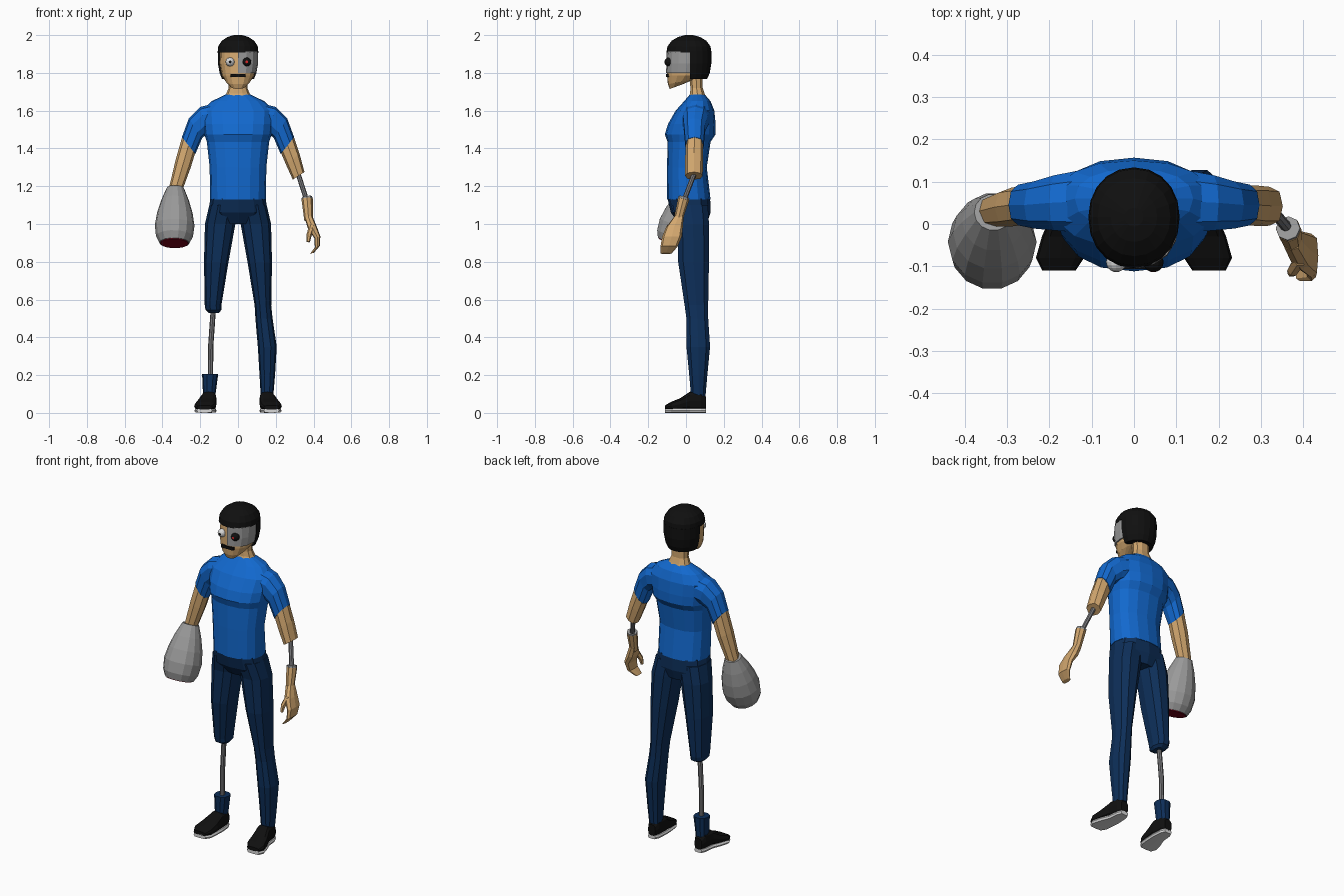
import bpy, bmesh, math
from mathutils import Vector as V

if "Cube" in bpy.data.objects:
    bpy.data.objects.remove(bpy.data.objects["Cube"])


def mat(name, r, g, b):
    m = bpy.data.materials.new(name)
    m.diffuse_color = (r, g, b, 1)
    m.use_nodes = True
    m.node_tree.nodes["Principled BSDF"].inputs["Base Color"].default_value = m.diffuse_color
    return m


SKIN = mat("skin", .65, .39, .16)
BLUE = mat("shirt blue", .006, .14, .62)
NAVY = mat("trouser navy", .004, .028, .10)
BLACK = mat("black", .005, .005, .005)
GREY = mat("grey metal", .32, .32, .32)
STEEL = mat("dark steel", .19, .19, .20)
WHITE = mat("off white", .70, .70, .70)
MAROON = mat("dark red", .22, .002, .012)
RED = mat("bright red", .70, .02, .02)


def finish(name, bm, *mats):
    bmesh.ops.recalc_face_normals(bm, faces=bm.faces)
    me = bpy.data.meshes.new(name)
    bm.to_mesh(me)
    bm.free()
    for m in mats:
        me.materials.append(m)
    ob = bpy.data.objects.new(name, me)
    bpy.context.collection.objects.link(ob)
    return ob


def loft(name, rings, m, n=10, e=2.4, side=1, cuts=()):
    """Skin a row of superellipse rings (centre, half axis u, half axis v)."""
    bm = bmesh.new()
    rows = []
    for c, u, v in rings:
        row = []
        for i in range(n):
            a = 2 * math.pi * i / n
            ca, sa = math.cos(a), math.sin(a)
            p = (V(c) + V(u) * math.copysign(abs(ca) ** (2 / e), ca)
                 + V(v) * math.copysign(abs(sa) ** (2 / e), sa))
            row.append(bm.verts.new((p.x * side, p.y, p.z)))
        rows.append(row)
    for a, b in zip(rows, rows[1:]):
        for i in range(n):
            j = (i + 1) % n
            bm.faces.new((a[i], a[j], b[j], b[i]))
    bm.faces.new(rows[0])
    bm.faces.new(rows[-1])
    for co, no in cuts:
        bmesh.ops.bisect_plane(bm, geom=bm.verts[:] + bm.edges[:] + bm.faces[:],
                               plane_co=co, plane_no=no, clear_outer=True)
        bmesh.ops.holes_fill(bm, edges=bm.edges[:], sides=0)
    return finish(name, bm, m)


def flat(z, x0, x1, y0, y1, dz=0):
    """Level ring from its extents, dz tips its back upward."""
    return (((x0 + x1) / 2, (y0 + y1) / 2, z + dz),
            ((x1 - x0) / 2, 0, 0), (0, (y1 - y0) / 2, dz))


def mid(z, x, y0, y1, dz=0):
    return flat(z, -x, x, y0, y1, dz)


def limb(xo, zo, xi, zi, y, ry):
    """Arm ring from its outer and inner points."""
    return (((xo + xi) / 2, y, (zo + zi) / 2),
            ((xo - xi) / 2, 0, (zo - zi) / 2), (0, ry, 0))


def tube(name, pts, radii, m, n=8):
    pts = [V(p) for p in pts]
    rings = []
    for i, p in enumerate(pts):
        d = pts[min(i + 1, len(pts) - 1)] - pts[max(i - 1, 0)]
        u = d.cross(V((0, 1, 0))).normalized()
        w = d.cross(u).normalized()
        rings.append((p, u * radii[i], w * radii[i]))
    return loft(name, rings, m, n, 2)


# Shirt body
loft("shirt", [mid(1.13, .148, -.10, .13), mid(1.30, .15, -.10, .11),
               mid(1.435, .165, -.098, .13), mid(1.475, .178, -.112, .157),
               mid(1.53, .185, -.095, .157), mid(1.60, .19, -.055, .15),
               mid(1.65, .14, -.01, .13), mid(1.685, .066, .02, .10)], BLUE, 16, 2.3)

# Trousers
loft("trouser_seat", [mid(1.135, .146, -.098, .128), mid(1.06, .158, -.08, .13),
                      mid(1.0, .10, -.035, .11)], NAVY, 12)
thigh = [flat(1.10, .0, .152, -.075, .12), flat(1.0, .014, .175, -.05, .125),
         flat(.80, .05, .18, -.045, .125), flat(.57, .088, .176, -.01, .12)]
loft("whole_leg", thigh + [flat(.50, .092, .183, 0, .12), flat(.35, .105, .205, 0, .13),
                           flat(.20, .114, .196, .015, .115),
                           flat(.09, .12, .187, .025, .105)], NAVY)
loft("cut_leg", thigh + [flat(.545, .088, .172, -.005, .115),
                         flat(.53, .10, .155, .02, .09)], NAVY, side=-1)
tube("peg_leg", [(-.13, .055, .56), (-.144, .06, .36), (-.146, .06, .19)], [.014] * 3, STEEL)
loft("boot_cuff", [flat(.09, .12, .185, .025, .10), flat(.205, .105, .19, .02, .105)],
     NAVY, side=-1)

# Shoes: stations from heel to toe (y, x0, x1, bottom, top)
SHOE = [(.105, .13, .178, .018, .085), (.08, .118, .19, .014, .112),
        (.02, .113, .197, .014, .112), (-.03, .114, .218, .014, .078),
        (-.08, .118, .232, .014, .058), (-.11, .138, .217, .018, .04)]
for s, tag in ((1, "left"), (-1, "right")):
    loft(tag + "_shoe", [(((a + b) / 2, y, (lo + hi) / 2), ((b - a) / 2, 0, 0),
                          (0, 0, (hi - lo) / 2)) for y, a, b, lo, hi in SHOE],
         BLACK, 12, 3, s)
    loft(tag + "_sole", [(((a + b) / 2, y, .012), ((b - a) / 2, 0, 0), (0, 0, .012))
                         for y, a, b, lo, hi in SHOE], WHITE, 8, 5, s)

# Sleeves
for s, tag in ((1, "left"), (-1, "right")):
    loft(tag + "_sleeve", [limb(.10, 1.645, .11, 1.50, .055, .08),
                           limb(.20, 1.62, .165, 1.475, .05, .068),
                           limb(.26, 1.56, .19, 1.455, .045, .058),
                           limb(.297, 1.46, .226, 1.37, .045, .05)], BLUE, 10, 2.4, s)
loft("left_forearm", [limb(.293, 1.47, .224, 1.385, .045, .046),
                      limb(.325, 1.375, .256, 1.31, .043, .048),
                      limb(.352, 1.275, .29, 1.235, .042, .046)], SKIN, 8)
loft("right_forearm", [limb(.293, 1.47, .224, 1.385, .045, .046),
                       limb(.33, 1.34, .25, 1.30, .04, .046),
                       limb(.368, 1.18, .294, 1.18, .03, .036)], SKIN, 8, side=-1)

# Rod and hand
tube("forearm_rod", [(.317, .045, 1.27), (.365, -.012, 1.12)], [.013] * 2, STEEL)
tube("wrist_collar", [(.364, -.01, 1.142), (.366, -.013, 1.13)], [.029] * 2, GREY)
tube("wrist", [(.366, -.013, 1.132), (.374, -.042, 1.02)], [.03, .023], SKIN)
HAND = [(.372, -.037, 1.04, .02, .025), (.394, -.062, .98, .023, .045),
        (.42, -.075, .93, .016, .052), (.42, -.09, .88, .013, .045),
        (.392, -.105, .845, .011, .03)]
loft("hand", [((x, y, z), (a, 0, a * .3), (0, b, 0)) for x, y, z, a, b in HAND], SKIN, 8, 3)
tube("thumb", [(.392, -.085, .99), (.376, -.11, .94), (.372, -.117, .905)],
     [.016, .014, .009], SKIN, 6)

# Arm pod with a dark red mouth
top, low = V((-.332, .028, 1.19)), V((-.337, -.075, .90))
STEPS = [(0, .046), (.22, .073), (.45, .094), (.68, .105), (.88, .098), (1, .08)]
tube("arm_pod", [top.lerp(low, t) for t, r in STEPS], [r for t, r in STEPS], GREY, 14)
tube("pod_mouth", [top.lerp(low, .98), top.lerp(low, 1.012)], [.076, .074], MAROON, 14)

# Neck and head
loft("neck", [mid(1.665, .08, .01, .11), mid(1.69, .062, .02, .10),
              mid(1.72, .05, .022, .09), mid(1.80, .05, .015, .09)], SKIN)
HEAD = [mid(1.715, .036, -.086, -.02, .012), mid(1.74, .065, -.096, .05, .014),
        mid(1.785, .086, -.10, .09), mid(1.85, .097, -.098, .115), mid(1.93, .095, -.09, .115)]
loft("head", HEAD, SKIN, 16, 2.3)
loft("face_plate", [mid(1.80, .097, -.105, .105), mid(1.85, .106, -.104, .12),
                    mid(1.912, .106, -.102, .125)], GREY, 16, 2.3,
     cuts=[((0, 0, 0), (-1, 0, 0)), ((0, .025, 0), (0, 1, 0))])

# Hair: rounded cap and back panel
loft("hair_cap", [mid(1.908, .108, -.104, .134), mid(1.94, .105, -.098, .13),
                  mid(1.97, .086, -.076, .108), mid(1.99, .055, -.042, .075),
                  mid(2.0, .022, -.006, .038)], BLACK, 20, 2.1)
loft("hair_back", [mid(1.768, .085, -.07, .112), mid(1.80, .098, -.09, .126),
                   mid(1.85, .107, -.10, .134), mid(1.915, .108, -.10, .134)], BLACK, 20, 2.1,
     cuts=[((0, .022, 0), (0, -1, 0))])

# Mouth bar
bm = bmesh.new()
bmesh.ops.create_cube(bm, size=1)
for v in bm.verts:
    v.co = (v.co.x * .08, -.094 + v.co.y * .024, 1.786 + v.co.z * .016)
finish("mouth", bm, BLACK)

# Eyes: pupil faces chosen by direction
for x, tag, ball, pupil in ((-.042, "plain_eye", WHITE, BLACK), (.046, "red_eye", BLACK, RED)):
    bm = bmesh.new()
    bmesh.ops.create_uvsphere(bm, u_segments=12, v_segments=10, radius=.024)
    for v in bm.verts:
        v.co = V((v.co.x, -v.co.z, v.co.y))
    for f in bm.faces:
        f.material_index = int(f.calc_center_median().y < -.0215)
    bmesh.ops.translate(bm, verts=bm.verts, vec=(x, -.09, 1.858))
    finish(tag, bm, ball, pupil)
